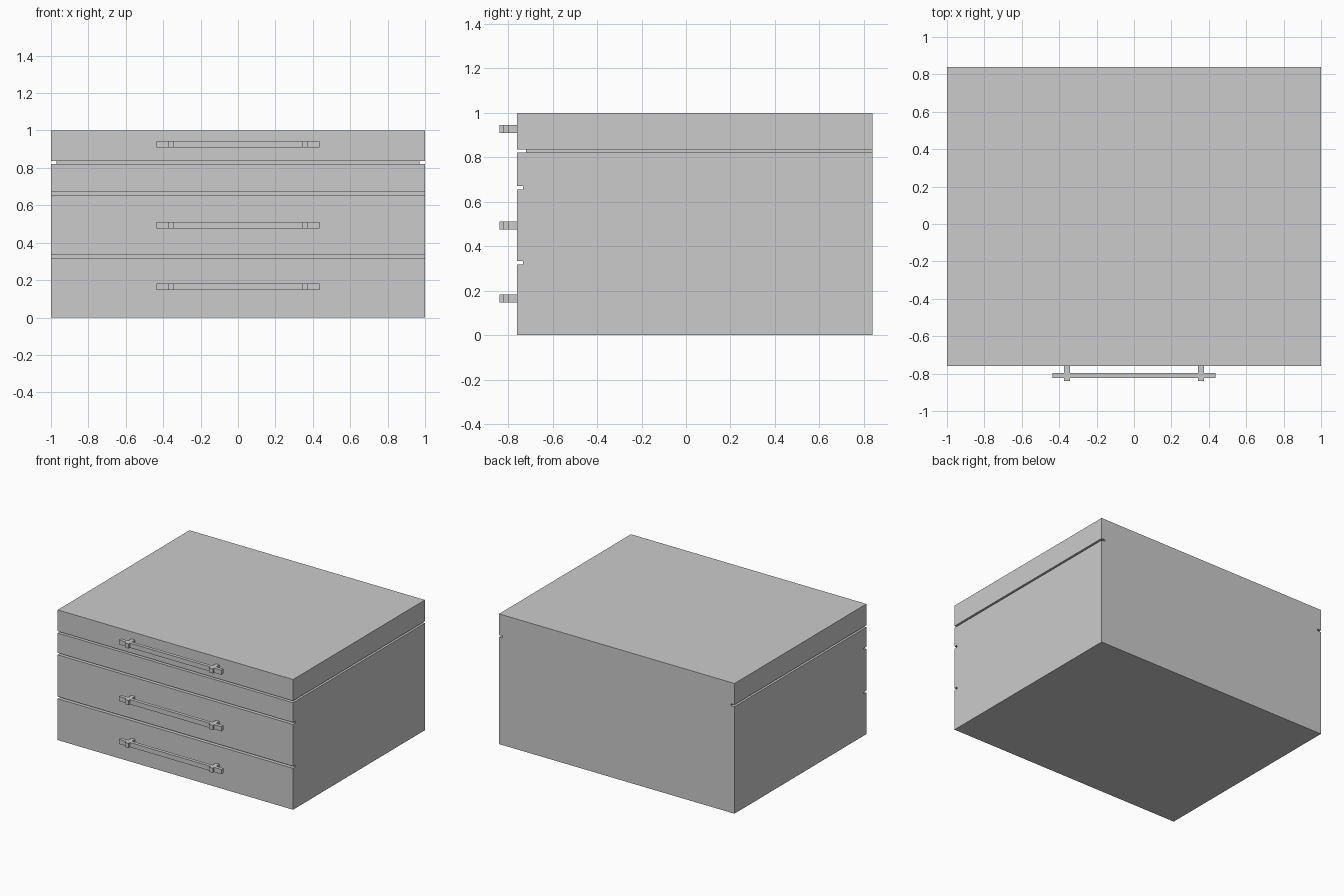
import bpy

if "Cube" in bpy.data.objects:
    bpy.data.objects.remove(bpy.data.objects["Cube"])


def box(name, x, y, z):
    """Box from (min, max) ranges on each axis."""
    bpy.ops.mesh.primitive_cube_add(size=1)
    ob = bpy.context.object
    ob.name = name
    for v in ob.data.vertices:
        v.co = [(r[0] + r[1]) / 2 + c * (r[1] - r[0]) for r, c in zip((x, y, z), v.co)]
    return ob


def boolean(target, other, operation):
    """Apply a boolean and remove the helper object."""
    bpy.context.view_layer.objects.active = target
    mod = target.modifiers.new("boolean", 'BOOLEAN')
    mod.operation = operation
    mod.solver = 'EXACT'
    mod.object = other
    bpy.ops.object.modifier_apply(modifier=mod.name)
    bpy.data.objects.remove(other, do_unlink=True)


FRONT, BACK = -0.76, 0.84

# Cabinet block
body = box("cabinet_body", (-1, 1), (FRONT, BACK), (0, 1))

# Drawer gaps across the front: (bottom, top, depth)
for z0, z1, depth in ((0.318, 0.334, 0.027), (0.655, 0.67, 0.027), (0.822, 0.836, 0.04)):
    boolean(body, box("gap_cutter", (-1.1, 1.1), (-0.9, FRONT + depth), (z0, z1)), 'DIFFERENCE')

# Gap under the top slab along both sides
for s in (-1, 1):
    xs = sorted((s * 0.97, s * 1.1))
    boolean(body, box("gap_cutter", xs, (-0.9, 0.9), (0.822, 0.836)), 'DIFFERENCE')

# Bar handles with two posts each
for name, z in (("lower", 0.164), ("middle", 0.493), ("upper", 0.927)):
    zr = (z - 0.018, z + 0.018)
    handle = box(name + "_handle", (-0.435, 0.435), (-0.823, -0.797), zr)
    for s in (-1, 1):
        xs = sorted((s * 0.342, s * 0.374))
        boolean(handle, box("post", xs, (-0.84, FRONT), zr), 'UNION')
